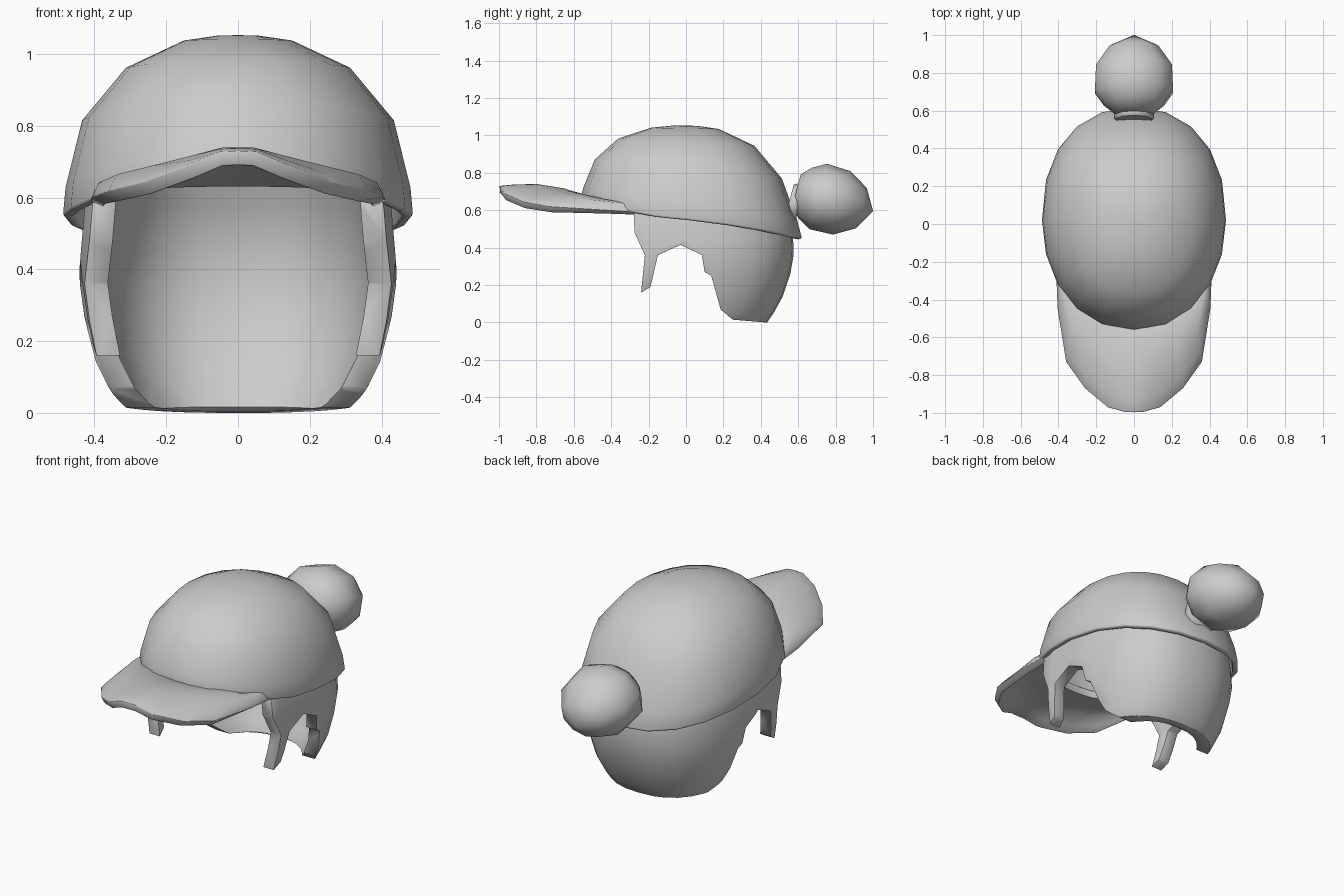
import bpy, bmesh
from math import sin, cos, pi, radians
from mathutils import Vector

if "Cube" in bpy.data.objects:
    bpy.data.objects.remove(bpy.data.objects["Cube"], do_unlink=True)

GREY = (0.6, 0.6, 0.6, 1)
mat = bpy.data.materials.new("plain_grey")
mat.use_nodes = True
mat.diffuse_color = GREY
mat.node_tree.nodes["Principled BSDF"].inputs["Base Color"].default_value = GREY


def power(v, e):
    return abs(v) ** e * (1 if v >= 0 else -1)


def select(obj):
    bpy.ops.object.select_all(action="DESELECT")
    obj.select_set(True)
    bpy.context.view_layer.objects.active = obj


def apply(obj, mod):
    select(obj)
    bpy.ops.object.modifier_apply(modifier=mod.name)


def smooth(obj, degrees):
    select(obj)
    bpy.ops.object.shade_smooth_by_angle(angle=radians(degrees))


def soften(obj, width):
    """Round the hard edges."""
    mod = obj.modifiers.new("soft_edges", "BEVEL")
    mod.width = width
    mod.segments = 2
    mod.limit_method = "ANGLE"
    mod.angle_limit = radians(55)
    apply(obj, mod)
    smooth(obj, 60)


def loft(name, rows, ref, closed=False, thickness=0):
    """Skin rows of points; faces are turned away from ref."""
    bm = bmesh.new()
    grid = [[bm.verts.new(p) for p in row] for row in rows]
    n = len(rows[0])
    for r0, r1 in zip(grid, grid[1:]):
        for i in range(n if closed else n - 1):
            j = (i + 1) % n
            bm.faces.new((r0[i], r0[j], r1[j], r1[i]))
    bmesh.ops.remove_doubles(bm, verts=bm.verts[:], dist=0.0005)
    bm.normal_update()
    ref = Vector(ref)
    if sum(f.normal.dot(f.calc_center_median() - ref) for f in bm.faces) < 0:
        bmesh.ops.reverse_faces(bm, faces=bm.faces[:])
    mesh = bpy.data.meshes.new(name)
    bm.to_mesh(mesh)
    bm.free()
    obj = bpy.data.objects.new(name, mesh)
    bpy.context.collection.objects.link(obj)
    mesh.materials.append(mat)
    if thickness:
        mod = obj.modifiers.new("thickness", "SOLIDIFY")
        mod.thickness = thickness
        mod.offset = -1
        apply(obj, mod)
    return obj


def lathe(name, start, profile, segments, x_scale=1):
    """Turn a profile around the bun's sloping axis."""
    axis, side = Vector((0, 0.966, -0.26)), Vector((0, 0.26, 0.966))
    rows = []
    for d, r in profile:
        c = Vector(start) + axis * d
        rows.append([c + side * (r * cos(2 * pi * i / segments))
                     + Vector((r * x_scale * sin(2 * pi * i / segments), 0, 0))
                     for i in range(segments)])
    mid = Vector(start) + axis * profile[-1][0] / 2
    return loft(name, rows, mid, closed=True)


# Cap dome: rings from the curved rim to the crown
def rim_height(y):
    return 0.55 - 0.1 * y - 0.1 * y * y if y > 0 else 0.55 - 0.06 * y + 0.25 * y * y


def dome_point(a, s, h):
    c, w = cos(a), sin(a)
    e, length, tuck = (0.88, 0.6, 0.055) if c > 0 else (1, 0.585, 0.035)
    s_y = s - tuck * sin(pi * h) * abs(c)
    y_rim = 0.02 + length * power(c, e)
    z0 = rim_height(y_rim)
    return (0.488 * power(w, 0.9) * s,
            0.02 - 0.03 * h * h + length * power(c, e) * max(s_y, 0) if s else -0.01,
            z0 + (1.053 - z0) * h)


levels = [(1, 0), (0.985, 0.16), (0.89, 0.53), (0.64, 0.82), (0.31, 0.97),
          (0.12, 0.997), (0, 1)]
dome = loft("cap_dome", [[dome_point(2 * pi * i / 20, s, h) for i in range(20)]
                         for s, h in levels], (0, 0, 0.4), True, 0.03)
soften(dome, 0.009)

# Curved brim: from under the dome out to the arched edge
outer = [(0, -0.997, 0.73), (0.05, -0.995, 0.728), (0.14, -0.97, 0.69),
         (0.26, -0.87, 0.645), (0.36, -0.73, 0.62), (0.405, -0.45, 0.602),
         (0.412, -0.27, 0.59)]
inner = [(0, -0.5, 0.668), (0.04, -0.5, 0.668), (0.12, -0.49, 0.668),
         (0.22, -0.44, 0.665), (0.3, -0.37, 0.645), (0.36, -0.28, 0.615),
         (0.37, -0.2, 0.595)]


def mirrored(points):
    return [(-x, y, z) for x, y, z in points[:0:-1]] + points


rows = []
for t in (0, 0.3, 0.6, 0.85, 1):
    row = [Vector(a).lerp(Vector(b), t) + Vector((0, 0, 0.037 * sin(pi * t)))
           for a, b in zip(inner, outer)]
    rows.append(mirrored([tuple(p) for p in row]))
brim = loft("cap_brim", rows, (0, -0.6, -5), thickness=0.04)
soften(brim, 0.01)

# Hair shell: open-fronted wall, tucked into the cap and narrowing to the nape
hair_levels = [(0.74, 0.37, 0.46), (0.6, 0.425, 0.55), (0.45, 0.438, 0.573),
               (0.36, 0.445, 0.575), (0.26, 0.432, 0.558), (0.14, 0.408, 0.518),
               (0.05, 0.37, 0.468), (-0.02, 0.34, 0.42)]
rows = []
for z, w, back in hair_levels:
    half = [(w * power(cos(a), 0.83), back * power(sin(a), 0.83), z)
            for a in (pi / 2 * i / 8 for i in range(8))]
    half = [(0, back, z)] + half[::-1] + [(w * 0.965, -0.2, z), (w * 0.94, -0.34, z)]
    rows.append(mirrored(half))
hair = loft("hair", rows, (0, 0, 0.3), thickness=0.065)

# Trim the hair to its side outline, with sideburns and ear openings
outline = [(-0.28, 0.6), (-0.275, 0.48), (-0.22, 0.36), (-0.24, 0.16), (-0.19, 0.19),
           (-0.15, 0.36), (-0.03, 0.415), (0.085, 0.36), (0.1, 0.27), (0.135, 0.25),
           (0.185, 0.07), (0.25, 0.015), (0.43, 0), (0.7, 0), (0.7, 0.71), (-0.2, 0.71)]
bm = bmesh.new()
face = bm.faces.new([bm.verts.new((-0.7, y, z)) for y, z in outline])
ext = bmesh.ops.extrude_face_region(bm, geom=[face])
bmesh.ops.translate(bm, vec=(1.4, 0, 0),
                    verts=[v for v in ext["geom"] if isinstance(v, bmesh.types.BMVert)])
bmesh.ops.recalc_face_normals(bm, faces=bm.faces[:])
mesh = bpy.data.meshes.new("hair_cutter")
bm.to_mesh(mesh)
bm.free()
mesh.materials.append(mat)
cutter = bpy.data.objects.new("hair_cutter", mesh)
cutter.hide_render = True
bpy.context.collection.objects.link(cutter)
mod = hair.modifiers.new("trim", "BOOLEAN")
mod.operation = "INTERSECT"
mod.solver = "EXACT"
mod.object = cutter
apply(hair, mod)
bpy.data.objects.remove(cutter, do_unlink=True)
soften(hair, 0.008)

# Hair bun and the tie that joins it to the cap
bun = lathe("hair_bun", (0, 0.59, 0.705),
            [(0, 0), (0, 0.09), (0.05, 0.14), (0.12, 0.181), (0.25, 0.176),
             (0.36, 0.112), (0.425, 0)], 10, 1.2)
smooth(bun, 60)
tie = lathe("hair_tie", (0, 0.55, 0.64),
            [(0, 0), (0, 0.1), (0.015, 0.11), (0.045, 0.11), (0.06, 0.095), (0.06, 0)], 10)
smooth(tie, 50)
